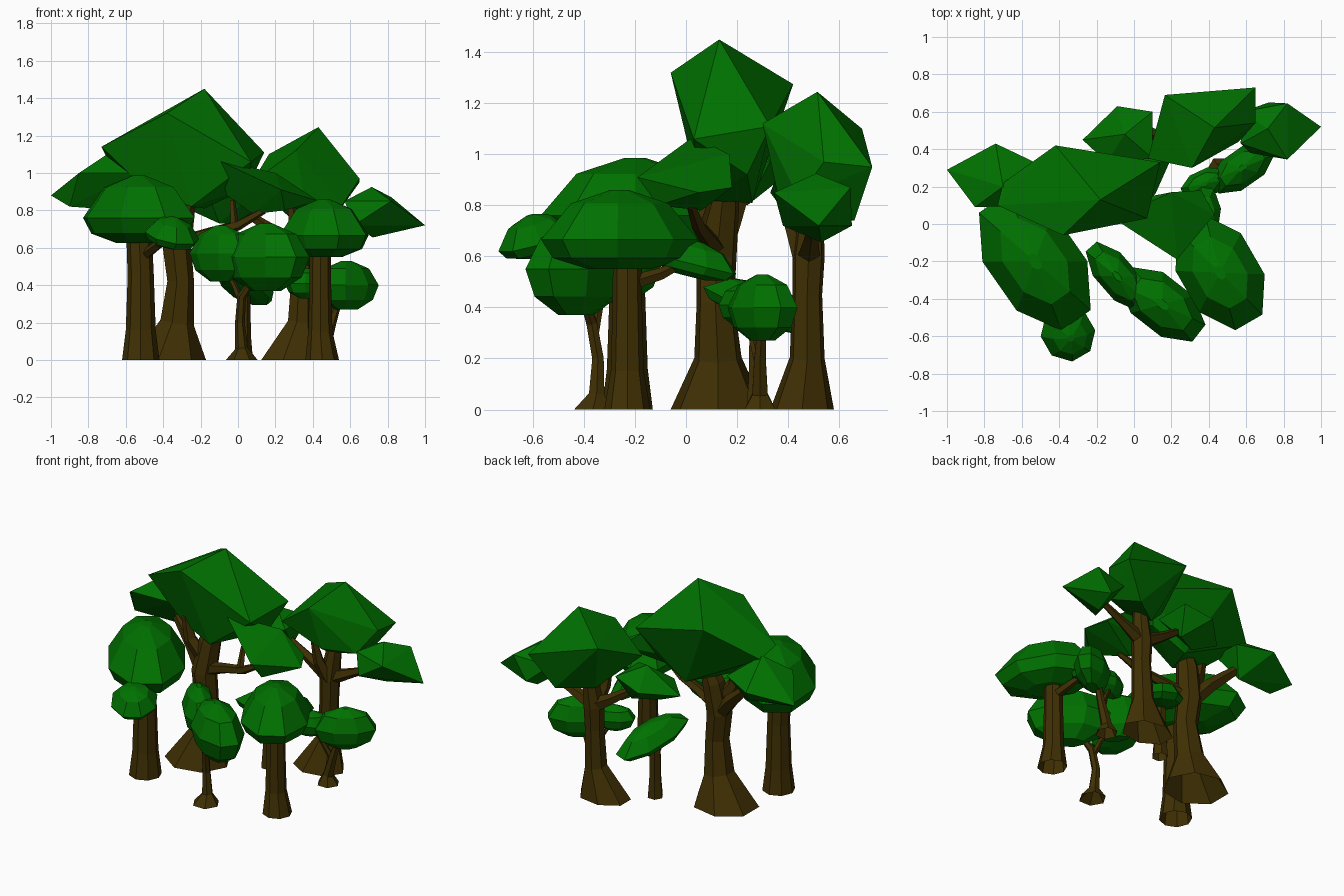
import bpy, bmesh, math
from mathutils import Vector, Matrix, Euler

if "Cube" in bpy.data.objects:
    bpy.data.objects.remove(bpy.data.objects["Cube"])


def material(name, colour):
    m = bpy.data.materials.new(name)
    m.diffuse_color = (*colour, 1)
    m.use_nodes = True
    m.node_tree.nodes["Principled BSDF"].inputs["Base Color"].default_value = m.diffuse_color
    return m


LEAF = material("leaf_green", (0.0, 0.165, 0.0))
BARK = material("bark_brown", (0.05, 0.029, 0.001))


def finish(bm, name, mat):
    bmesh.ops.recalc_face_normals(bm, faces=bm.faces[:])
    mesh = bpy.data.meshes.new(name)
    bm.to_mesh(mesh)
    bm.free()
    mesh.materials.append(mat)
    obj = bpy.data.objects.new(name, mesh)
    bpy.context.collection.objects.link(obj)
    return obj


def loft(bm, rings, cap_start=True):
    """Skin a list of vertex rings and cap the ends."""
    n = len(rings[0])
    for a, b in zip(rings, rings[1:]):
        for i in range(n):
            j = (i + 1) % n
            bm.faces.new((a[i], a[j], b[j], b[i]))
    if cap_start:
        bm.faces.new(rings[0])
    bm.faces.new(rings[-1])


def limb(name, path, sides=7, flare=1.0):
    """Tapered trunk or branch, open at its base; path holds (x, y, z, radius).
    flare widens the foot along x."""
    bm = bmesh.new()
    pts = [Vector(p[:3]) for p in path]
    rings = []
    for k, p in enumerate(pts):
        d = pts[min(k + 1, len(pts) - 1)] - pts[max(k - 1, 0)]
        if k == 0 and p.z == 0:
            d = Vector((0, 0, 1))
        q = Vector((0, 0, 1)).rotation_difference(d)
        wide = flare if k == 0 else 1
        rings.append([bm.verts.new(p + q @ Vector((
            wide * path[k][3] * math.cos(2 * math.pi * i / sides),
            path[k][3] * math.sin(2 * math.pi * i / sides), 0)))
            for i in range(sides)])
    loft(bm, rings, cap_start=False)
    return finish(bm, name, BARK)


def dome(name, centre, size, turn, tilt=0, round_=False):
    """Eight-sided leaf mass: long, short and vertical half sizes."""
    profile = [(0.12, 1), (0.62, 0.66), (1, -0.25), (0.85, -0.72), (0.4, -1)]
    if round_:
        profile = [(0.15, 1), (0.7, 0.68), (1, 0.0), (0.82, -0.6), (0.35, -1)]
    bm = bmesh.new()
    rings = [[bm.verts.new((r * math.cos((i + .5) * math.pi / 4) * 1.04,
                            r * math.sin((i + .5) * math.pi / 4) * 1.04, z))
              for i in range(8)] for r, z in profile]
    loft(bm, rings)
    rot = Euler((0, math.radians(tilt), math.radians(turn))).to_matrix().to_4x4()
    bm.transform(Matrix.Translation(centre) @ rot @ Matrix.Diagonal((*size, 1)))
    return finish(bm, name, LEAF)


def crown(name, *points):
    """Faceted leaf mass stretched over a few corner points."""
    bm = bmesh.new()
    for p in points:
        bm.verts.new(p)
    res = bmesh.ops.convex_hull(bm, input=bm.verts[:])
    loose = {v for v in res["geom_interior"] + res["geom_unused"]
             if isinstance(v, bmesh.types.BMVert)}
    bmesh.ops.delete(bm, geom=list(loose), context='VERTS')
    return finish(bm, name, LEAF)


# Tall left tree
limb("tall_left_trunk", [(-.38, .125, 0, .19), (-.33, .125, .2, .095), (-.31, .115, .42, .075),
                         (-.33, .12, .6, .08), (-.3, .14, .8, .07), (-.25, .16, .95, .04)], 7, 1.1)
limb("tall_left_branch_out", [(-.33, .12, .58, .05), (-.45, .17, .72, .045), (-.65, .24, .9, .025)], 5)
limb("tall_left_branch_right", [(-.32, .12, .62, .045), (-.15, .08, .68, .032),
                                (.0, .05, .72, .028), (.14, .02, .8, .018)], 5)
limb("tall_left_branch_twig", [(-.02, .05, .71, .025), (-.03, .1, .85, .015)], 5)
limb("tall_left_branch_fork", [(-.32, .13, .66, .05), (-.42, .1, .8, .04), (-.45, .1, .95, .03)], 5)
crown("tall_left_crown", (-.18, .13, 1.45), (-.38, -.06, 1.32), (-.42, .42, 1.275),
      (.14, .33, 1.11), (.07, .03, 1.06), (-.73, .1, 1.14), (-.7, .22, 1.08),
      (-.25, .06, .82), (-.18, .26, .81), (-.48, .1, .9), (.05, .24, .92))
crown("tall_left_side_crown", (-.74, .43, .95), (-1, .29, .88), (-.85, .09, 1.0),
      (-.7, .2, 1.1), (-.53, .33, .97), (-.55, .1, 1.0), (-.9, .2, .82), (-.62, .24, .8))
crown("tall_left_front_crown", (-.11, .03, 1.07), (.2, .17, 1.0), (.43, .05, .85),
      (.23, -.19, .91), (.25, -.11, .8), (.36, .18, .87), (.08, .06, .78), (-.06, .12, .88))

# Tall right tree
limb("tall_right_trunk", [(.28, .455, 0, .128), (.33, .475, .2, .07), (.34, .475, .45, .06),
                          (.34, .48, .6, .065), (.36, .49, .76, .05), (.38, .5, .9, .03)], 7, 1.35)
limb("tall_right_branch_out", [(.34, .48, .6, .05), (.5, .49, .67, .03), (.68, .5, .75, .018)], 5)
limb("tall_right_branch_left", [(.34, .48, .6, .05), (.2, .48, .68, .035), (.02, .47, .8, .02)], 5)
limb("tall_right_branch_front", [(.34, .46, .6, .045), (.3, .42, .72, .035), (.28, .4, .85, .02)], 5)
crown("tall_right_crown", (.43, .515, 1.245), (.165, .69, 1.1), (.65, .73, .95),
      (.65, .54, .97), (.31, .3, 1.12), (.075, .35, .95), (.5, .66, .74),
      (.36, .36, .84), (.3, .52, .74), (.56, .44, .83))
crown("tall_right_side_crown", (.715, .51, .925), (.82, .645, .87), (.82, .345, .85),
      (1, .52, .72), (.62, .38, .72), (.72, .53, .655), (.72, .65, .72),
      (.58, .6, .84), (.57, .43, .85))
crown("tall_right_back_crown", (-.09, .63, .85), (-.275, .45, .81), (-.145, .33, .85),
      (.1, .35, .9), (.1, .6, .9), (-.05, .48, .97), (-.1, .42, .73), (.05, .5, .73))

# Front left tree
limb("front_left_trunk", [(-.52, -.23, 0, .1), (-.52, -.23, .16, .08),
                          (-.52, -.23, .45, .07), (-.53, -.23, .7, .068)], 8)
limb("front_left_branch", [(-.5, -.25, .56, .03), (-.42, -.38, .62, .025), (-.36, -.55, .66, .015)], 5)
dome("front_left_crown", (-.53, -.2, .805), (.4, .24, .18), -55)
dome("front_left_small_crown", (-.35, -.59, .685), (.155, .14, .08), -60, 18)

# Front right tree
limb("front_right_trunk", [(.45, -.23, 0, .09), (.44, -.23, .15, .065),
                           (.44, -.23, .4, .058), (.44, -.23, .65, .056)], 8)
limb("front_right_branch", [(.44, -.2, .5, .03), (.42, -.1, .53, .025), (.38, 0, .58, .015)], 5)
dome("front_right_crown", (.46, -.26, .705), (.32, .21, .155), -60)
dome("front_right_small_crown", (.37, .03, .59), (.18, .09, .07), 82, 14)

# Front sapling
limb("front_sapling_trunk", [(.02, -.365, 0, .085), (.02, -.35, .06, .035), (.01, -.345, .2, .026),
                             (.02, -.37, .34, .024), (.1, -.41, .46, .015)], 6)
limb("front_sapling_branch", [(.02, -.36, .3, .02), (-.02, -.34, .4, .016), (-.08, -.3, .5, .01)], 5)
dome("front_sapling_left_crown", (-.09, -.28, .57), (.22, .1, .15), -49, 0, True)
dome("front_sapling_right_crown", (.15, -.43, .55), (.26, .145, .18), -38, 0, True)

# Right sapling
limb("right_sapling_trunk", [(.46, .29, 0, .07), (.46, .29, .06, .035), (.5, .29, .2, .026),
                             (.55, .3, .36, .018)], 6)
limb("right_sapling_branch", [(.49, .29, .17, .02), (.44, .26, .28, .015), (.38, .24, .38, .01)], 5)
dome("right_sapling_outer_crown", (.58, .3, .4), (.19, .1, .13), 35, 0, True)
dome("right_sapling_inner_crown", (.375, .215, .41), (.13, .075, .08), 25, 0, True)

# Back sapling
limb("back_sapling_trunk", [(.03, .28, 0, .05), (.03, .28, .12, .04),
                            (.03, .28, .3, .036), (.04, .29, .43, .025)], 6)
dome("back_sapling_crown", (.045, .3, .415), (.25, .125, .075), 66, 20)
